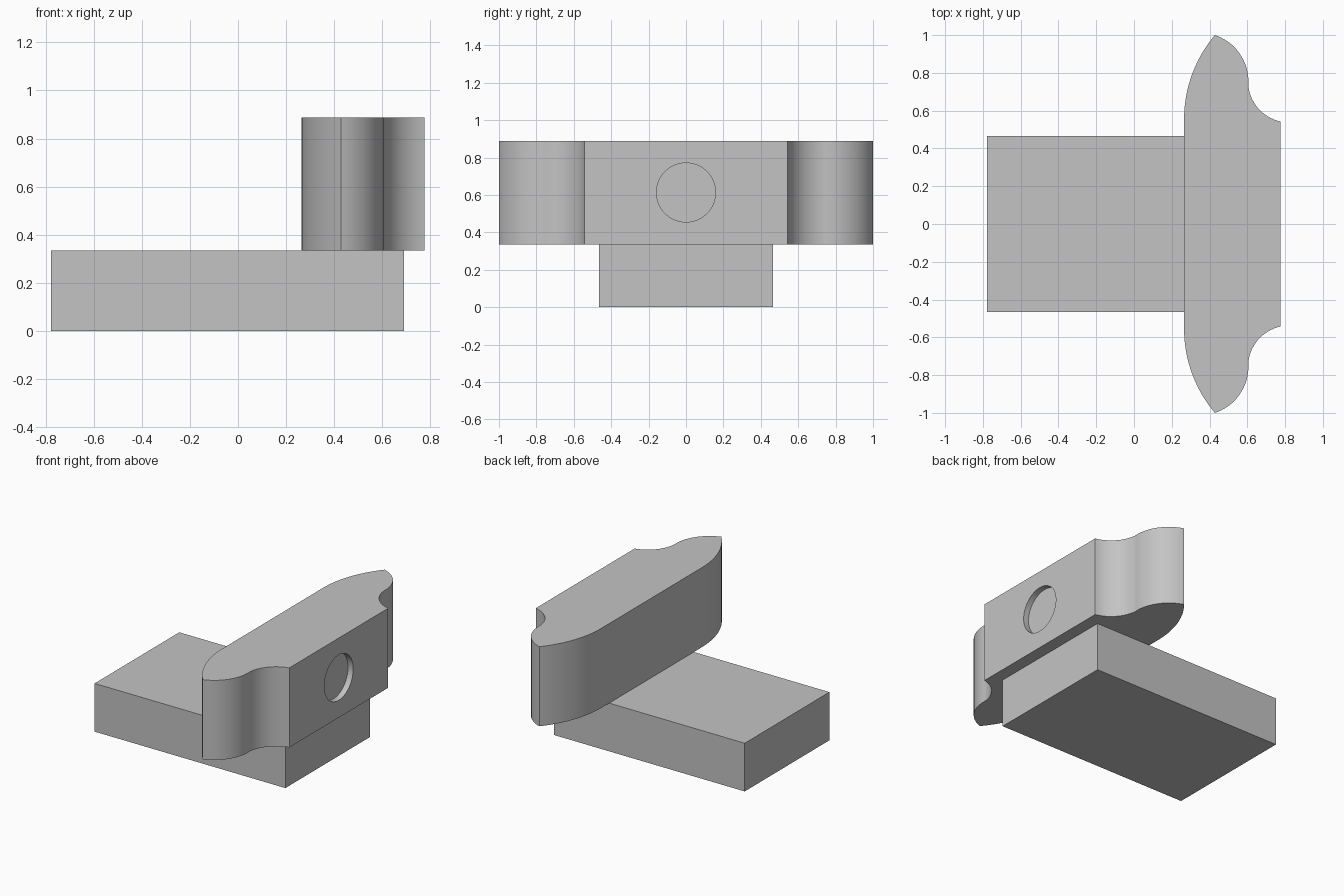
import bpy
import bmesh
import math
from mathutils import Vector, Matrix

cube = bpy.data.objects.get("Cube")
if cube:
    bpy.data.objects.remove(cube, do_unlink=True)

grey = bpy.data.materials.new("plain grey")
grey.use_nodes = True
colour = (0.55, 0.55, 0.55, 1)
grey.diffuse_color = colour
grey.node_tree.nodes["Principled BSDF"].inputs["Base Color"].default_value = colour


def make_object(name, bm):
    bmesh.ops.recalc_face_normals(bm, faces=bm.faces)
    mesh = bpy.data.meshes.new(name)
    bm.to_mesh(mesh)
    bm.free()
    mesh.materials.append(grey)
    obj = bpy.data.objects.new(name, mesh)
    bpy.context.collection.objects.link(obj)
    return obj


def prism(name, outline, z0, z1):
    bm = bmesh.new()
    face = bm.faces.new([bm.verts.new((x, y, z0)) for x, y in outline])
    top = bmesh.ops.extrude_face_region(bm, geom=[face])["geom"]
    verts = [v for v in top if isinstance(v, bmesh.types.BMVert)]
    bmesh.ops.translate(bm, verts=verts, vec=(0, 0, z1 - z0))
    return make_object(name, bm)


def arc(a, b, bulge, steps=20):
    """Points from a to b on an arc; positive bulge lies left of the path."""
    a, b = Vector(a), Vector(b)
    chord = b - a
    left = Vector((-chord.y, chord.x)).normalized()
    half = chord.length / 2
    radius = (half * half + bulge * bulge) / (2 * abs(bulge))
    side = math.copysign(1, bulge)
    centre = (a + b) / 2 + left * (bulge - side * radius)
    sweep = -4 * math.atan(bulge / half)
    spoke = a - centre
    return [centre + Matrix.Rotation(sweep * i / steps, 2) @ spoke
            for i in range(steps + 1)]


# Flat base slab
prism("base_slab", [(-0.777, -0.465), (0.69, -0.465), (0.69, 0.465), (-0.777, 0.465)],
      0, 0.335)

# Crossbar outline: rounded back, pointed tip, ogee front, mirrored in y
half = arc((0.265, 0.56), (0.428, 1.0), 0.041)
half += arc((0.428, 1.0), (0.605, 0.735), 0.055)[1:]
half += arc((0.605, 0.735), (0.775, 0.543), -0.042)[1:]
outline = half + [Vector((p.x, -p.y)) for p in reversed(half)]
crossbar = prism("crossbar", outline, 0.335, 0.888)

# Shallow round recess in the crossbar face
bm = bmesh.new()
depth = 0.04
bmesh.ops.create_cone(bm, cap_ends=True, segments=64, radius1=0.158, radius2=0.158,
                      depth=2 * depth,
                      matrix=Matrix.Translation((0.775, 0, 0.613))
                      @ Matrix.Rotation(math.pi / 2, 4, "Y"))
cutter = make_object("recess_cutter", bm)
cutter.hide_render = True
cut = crossbar.modifiers.new("recess", "BOOLEAN")
cut.operation = "DIFFERENCE"
cut.solver = "EXACT"
cut.object = cutter

bpy.ops.object.select_all(action="DESELECT")
crossbar.select_set(True)
bpy.context.view_layer.objects.active = crossbar
bpy.ops.object.modifier_apply(modifier=cut.name)
bpy.data.objects.remove(cutter, do_unlink=True)
bpy.ops.object.shade_smooth_by_angle(angle=math.radians(30))
